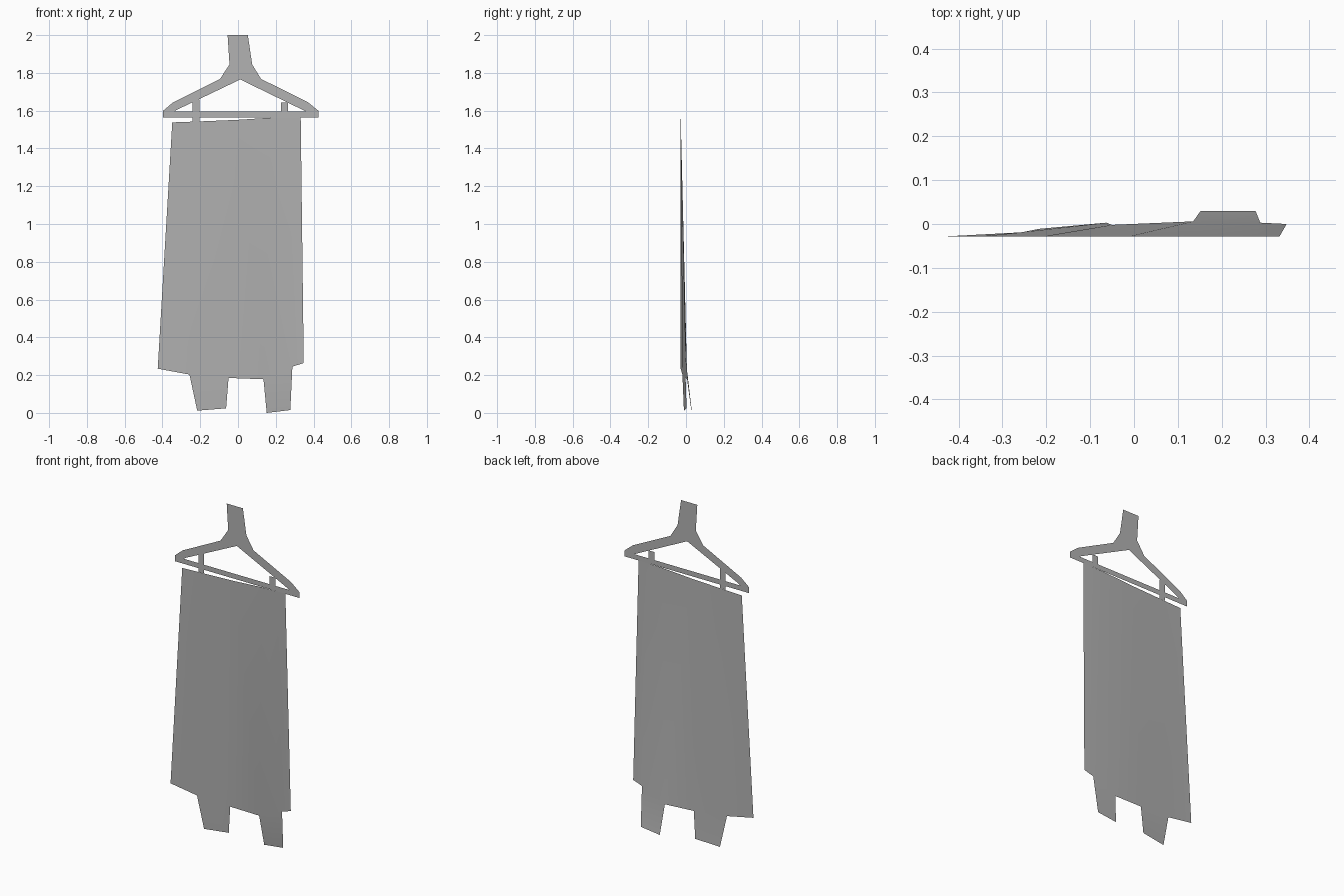
import bpy, bmesh

if "Cube" in bpy.data.objects:
    bpy.data.objects.remove(bpy.data.objects["Cube"])

Y = -0.028  # plane of hanger and top of the cloth

grey = bpy.data.materials.new("dark_grey")
grey.diffuse_color = (0.45, 0.45, 0.45, 1)
grey.use_nodes = True
grey.node_tree.nodes["Principled BSDF"].inputs["Base Color"].default_value = grey.diffuse_color


def add_object(name, bm):
    """Turn the sheet to the front, shade it smooth and link it."""
    bmesh.ops.recalc_face_normals(bm, faces=bm.faces[:])
    if sum(f.normal.y for f in bm.faces) > 0:
        bmesh.ops.reverse_faces(bm, faces=bm.faces[:])
    for f in bm.faces:
        f.smooth = True
    me = bpy.data.meshes.new(name)
    bm.to_mesh(me)
    bm.free()
    me.materials.append(grey)
    ob = bpy.data.objects.new(name, me)
    bpy.context.collection.objects.link(ob)


def sheets(name, rows):
    """Thin sheets, each between two rows of points, welded together."""
    bm = bmesh.new()
    for top, bottom in rows:
        a = [bm.verts.new(p) for p in top]
        b = [bm.verts.new(p) for p in bottom]
        for i in range(len(a) - 1):
            bm.faces.new((a[i], b[i], b[i + 1], a[i + 1]))
    bmesh.ops.remove_doubles(bm, verts=bm.verts[:], dist=0.0005)
    add_object(name, bm)


def flat_outline(name, loops):
    """Flat sheet filled between an outline and its holes."""
    bm = bmesh.new()
    edges = []
    for loop in loops:
        vs = [bm.verts.new((x, Y, z)) for x, z in loop]
        edges += [bm.edges.new((vs[i - 1], vs[i])) for i in range(len(vs))]
    bmesh.ops.triangle_fill(bm, use_beauty=True, edges=edges, normal=(0, -1, 0))
    add_object(name, bm)


# Hanger: hook plate, sloping arms and cross bar around one triangular hole
outer = [(-0.055, 2.0), (0.052, 2.0), (0.075, 1.845), (0.122, 1.768),
         (0.37, 1.645), (0.425, 1.6), (0.425, 1.565), (-0.396, 1.565),
         (-0.396, 1.6), (-0.345, 1.643), (-0.095, 1.768), (-0.045, 1.845)]
hole = [(0.012, 1.765), (0.31, 1.62), (0.36, 1.595), (-0.337, 1.595), (-0.325, 1.604)]
flat_outline("hanger", [outer, hole])

# Straps looped over the hanger
for name, x0, x1, z0, z1 in (("left_strap_top", -0.242, -0.204, 1.595, 1.66),
                             ("left_strap_bottom", -0.242, -0.204, 1.543, 1.565),
                             ("right_strap", 0.228, 0.266, 1.595, 1.643)):
    sheets(name, [([(x0, Y, z1), (x1, Y, z1)], [(x0, Y, z0), (x1, Y, z0)])])

# Hanging garment: body whose lower edge swings backwards, with two legs below
top = [(-0.348, Y, 1.538), (-0.205, Y, 1.543), (-0.01, Y, 1.551),
       (0.18, Y, 1.563), (0.28, Y, 1.565), (0.332, Y, 1.565)]
hem = [(-0.425, Y, 0.234), (-0.257, -0.019, 0.203), (-0.05, -0.002, 0.185),
       (0.135, 0.006, 0.178), (0.288, 0.003, 0.245), (0.348, 0.0, 0.264)]
left_foot = [(-0.216, -0.011, 0.012), (-0.063, 0.003, 0.024)]
right_foot = [(0.152, 0.03, 0.0), (0.277, 0.03, 0.015)]
sheets("garment", [(top, hem), (hem[1:3], left_foot), (hem[3:5], right_foot)])
